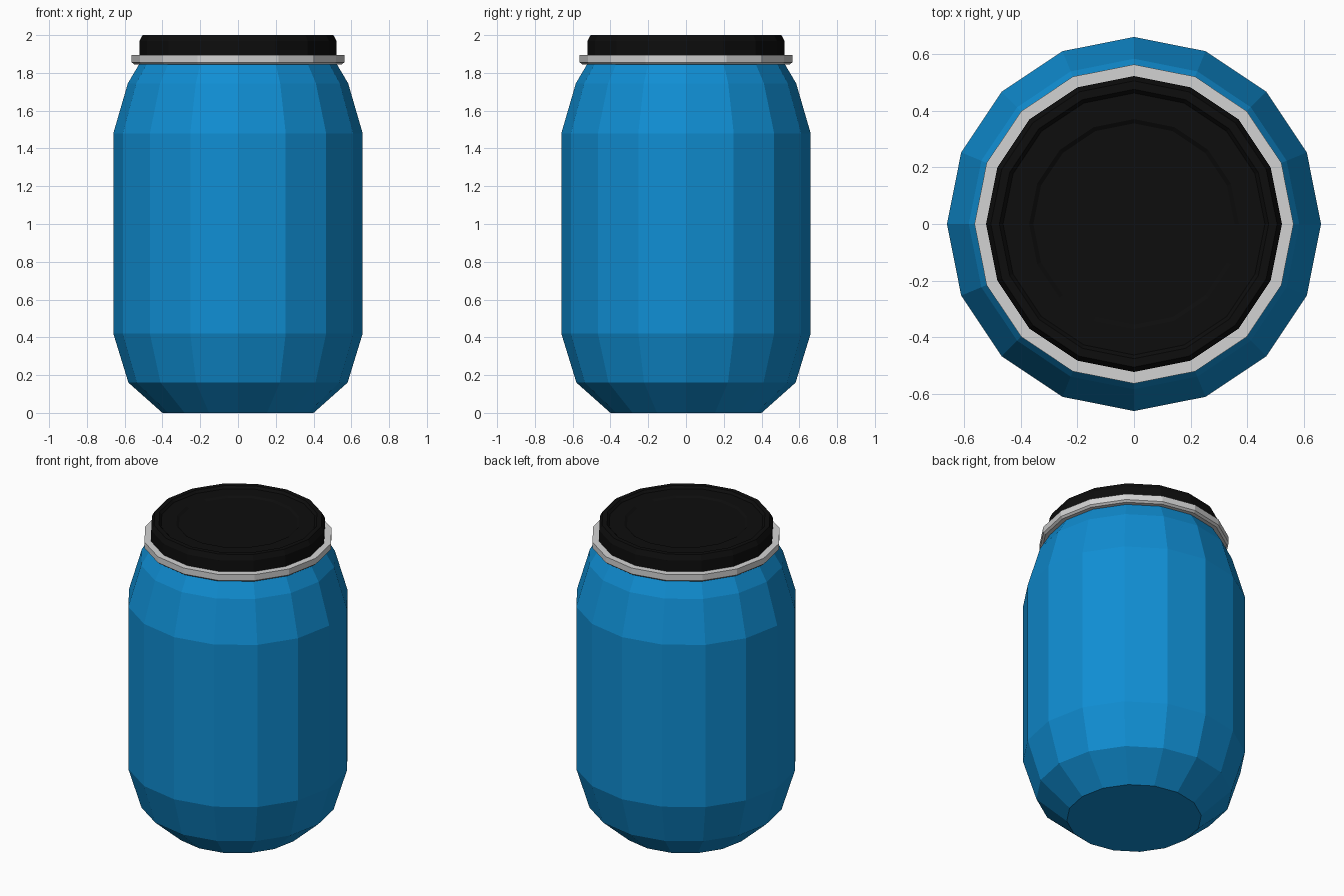
import bpy, bmesh, math

if "Cube" in bpy.data.objects:
    bpy.data.objects.remove(bpy.data.objects["Cube"])

SIDES = 16


def material(name, rgb):
    m = bpy.data.materials.new(name)
    m.diffuse_color = (*rgb, 1.0)
    m.use_nodes = True
    m.node_tree.nodes["Principled BSDF"].inputs["Base Color"].default_value = m.diffuse_color
    return m


def lathe(name, profile, mat, closed=False):
    """Spin an (r, z) profile round z; open profiles get end caps."""
    bm = bmesh.new()
    rings = []
    for r, z in profile:
        rings.append([bm.verts.new((r * math.cos(2 * math.pi * i / SIDES),
                                    r * math.sin(2 * math.pi * i / SIDES), z))
                      for i in range(SIDES)])
    pairs = list(zip(rings, rings[1:]))
    if closed:
        pairs.append((rings[-1], rings[0]))
    for a, b in pairs:
        for i in range(SIDES):
            j = (i + 1) % SIDES
            bm.faces.new((a[i], a[j], b[j], b[i]))
    if not closed:
        bm.faces.new(rings[0][::-1])
        bm.faces.new(rings[-1])
    bmesh.ops.recalc_face_normals(bm, faces=bm.faces)
    me = bpy.data.meshes.new(name)
    bm.to_mesh(me)
    bm.free()
    me.materials.append(mat)
    ob = bpy.data.objects.new(name, me)
    bpy.context.collection.objects.link(ob)
    return ob


blue = material("blue plastic", (0.005, 0.27, 0.65))
grey = material("light grey metal", (0.65, 0.65, 0.65))
black = material("black plastic", (0.004, 0.004, 0.004))

# Barrel body
lathe("barrel_body", [(0.40, 0), (0.58, 0.16), (0.66, 0.42), (0.66, 1.48),
                      (0.583, 1.745), (0.515, 1.86)], blue)

# Clamp ring round the neck
lathe("clamp_ring", [(0.50, 1.845), (0.55, 1.845), (0.563, 1.856),
                     (0.563, 1.895), (0.50, 1.895)], grey, closed=True)

# Lid with raised rim and shallow stepped centre
lathe("lid", [(0.51, 1.862), (0.522, 1.895), (0.522, 1.968), (0.505, 2.0),
              (0.475, 2.0), (0.462, 1.985), (0.37, 1.985), (0.355, 1.975)], black)
